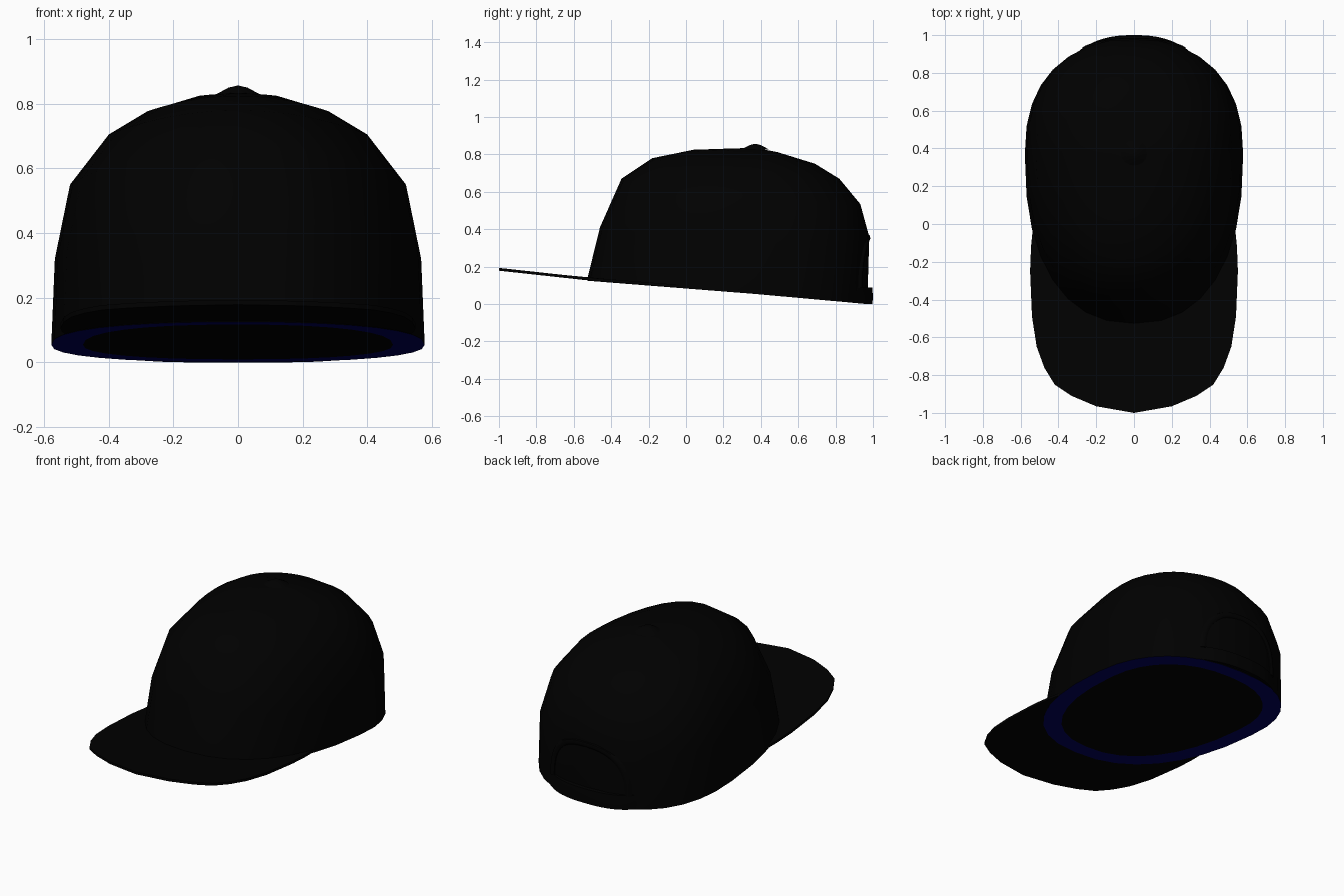
import bpy, bmesh, math

cube = bpy.data.objects.get("Cube")
if cube:
    bpy.data.objects.remove(cube, do_unlink=True)


def material(name, rgb):
    m = bpy.data.materials.new(name)
    m.use_nodes = True
    m.diffuse_color = (*rgb, 1)
    bsdf = m.node_tree.nodes["Principled BSDF"]
    bsdf.inputs["Base Color"].default_value = (*rgb, 1)
    bsdf.inputs["Roughness"].default_value = 0.8
    return m


BLACK = material("black fabric", (0.0, 0.0, 0.0))
BLUE = material("navy lining", (0.0, 0.0, 0.105))

CY = 0.37    # y of the crown's top button
SEG = 32


def finish(name, bm, mats, angle=35):
    bmesh.ops.recalc_face_normals(bm, faces=bm.faces)
    me = bpy.data.meshes.new(name)
    bm.to_mesh(me)
    bm.free()
    for m in mats:
        me.materials.append(m)
    ob = bpy.data.objects.new(name, me)
    bpy.context.collection.objects.link(ob)
    bpy.ops.object.select_all(action='DESELECT')
    ob.select_set(True)
    bpy.context.view_layer.objects.active = ob
    bpy.ops.object.shade_smooth_by_angle(angle=math.radians(angle))


def ring_point(ring, a, scale=1.0):
    """Point on an egg-shaped ring: front, side, back radius and height,
    then the squareness of the outline and the bend of the height."""
    rf, zf, rs, zs, rb, zb, square, bend = ring
    c, s = math.cos(a), math.sin(a)
    r, z = (rb, zb) if s > 0 else (rf, zf)
    p = 2 / square
    w = abs(s) ** p
    x = math.copysign(abs(c) ** p, c) * rs
    return (x * scale, CY + math.copysign(w, s) * r * scale,
            zs + (z - zs) * w ** bend)


# Crown: outer shell, lining rim around the base and a flat black floor
RINGS = [
    (0.80, 0.117, 0.48, 0.054, 0.50, 0.009, 2.3, 1),
    (0.90, 0.125, 0.578, 0.054, 0.60, 0.0, 2.35, 1),
    (0.83, 0.41, 0.567, 0.32, 0.61, 0.36, 2.3, 1.5),
    (0.715, 0.67, 0.52, 0.55, 0.562, 0.535, 2.15, 2),
    (0.55, 0.78, 0.40, 0.705, 0.45, 0.67, 2.05, 2),
    (0.33, 0.825, 0.28, 0.777, 0.32, 0.75, 2, 2),
    (0.12, 0.832, 0.12, 0.825, 0.12, 0.812, 2, 2),
]
bm = bmesh.new()
loops = [[bm.verts.new(ring_point(r, 2 * math.pi * i / SEG)) for i in range(SEG)]
         for r in RINGS]
for k, (a, b) in enumerate(zip(loops, loops[1:])):
    for i in range(SEG):
        j = (i + 1) % SEG
        bm.faces.new((a[i], a[j], b[j], b[i])).material_index = int(k == 0)
for loop, z in ((loops[0], 0.054), (loops[-1], 0.835)):
    centre = bm.verts.new((0, CY, z))
    for i in range(SEG):
        bm.faces.new((loop[i], loop[(i + 1) % SEG], centre))
finish("crown", bm, [BLACK, BLUE], 50)

# Brim: thin plate between the crown's front edge and the rounded outline
half = [(0.535, -0.02), (0.545, -0.12), (0.55, -0.25), (0.54, -0.49),
        (0.515, -0.65), (0.475, -0.76), (0.42, -0.85), (0.33, -0.91),
        (0.2, -0.965), (0, -1.0)]
n = len(half) - 1
outline = half + [(-x, y) for x, y in half[-2::-1]]
seam = []
for i in range(2 * n + 1):
    a = math.radians(-20 - 140 * i / (2 * n))
    seam.append(ring_point(RINGS[1], a, 0.96)[:2])


def brim_z(y):
    return 0.056 - 0.079 * (y - CY) + 0.03 * max(0, -0.53 - y)


bm = bmesh.new()
rows = []
for t in (0, 0.33, 0.66, 1):
    row = []
    for (x0, y0), (x1, y1) in zip(seam, outline):
        x, y = x0 + (x1 - x0) * t, y0 + (y1 - y0) * t
        row.append(bm.verts.new((x, y, brim_z(y))))
    rows.append(row)
for a, b in zip(rows, rows[1:]):
    for i in range(2 * n):
        bm.faces.new((a[i], a[i + 1], b[i + 1], b[i]))
ext = bmesh.ops.extrude_face_region(bm, geom=bm.faces[:])
for v in ext["geom"]:
    if isinstance(v, bmesh.types.BMVert):
        v.co.z += 0.015
finish("brim", bm, [BLACK])

# Top button: low dome turned from a short profile
bm = bmesh.new()
profile = [(0, 0.857), (0.03, 0.85), (0.052, 0.838), (0.075, 0.826)]
verts = [bm.verts.new((r, CY, z)) for r, z in profile]
edges = [bm.edges.new(pair) for pair in zip(verts, verts[1:])]
bmesh.ops.spin(bm, geom=verts + edges, cent=(0, CY, 0), axis=(0, 0, 1),
               angle=2 * math.pi, steps=16)
bmesh.ops.remove_doubles(bm, verts=bm.verts[:], dist=0.0005)
finish("top_button", bm, [BLACK], 60)


def back_y(x):
    """Depth of the crown's back wall at a given x."""
    return CY + 0.602 * (1 - (abs(x) / 0.575) ** 2.33) ** (1 / 2.33)


def sweep(name, sections):
    """Skin a row of closed cross-sections and cap both ends."""
    bm = bmesh.new()
    loops = [[bm.verts.new(p) for p in s] for s in sections]
    for a, b in zip(loops, loops[1:]):
        for i in range(len(a)):
            j = (i + 1) % len(a)
            bm.faces.new((a[i], a[j], b[j], b[i]))
    bm.faces.new(loops[0])
    bm.faces.new(loops[-1])
    finish(name, bm, [BLACK], 50)


# Arched trim around the back opening
sections = []
for i in range(25):
    a = math.pi * i / 24
    c = math.copysign(abs(math.cos(a)) ** 0.8, math.cos(a))
    s = math.sin(a) ** 0.8 if 0 < i < 24 else 0
    sec = []
    for r, d in ((0.235, -0.02), (0.242, 0.006), (0.256, 0.014),
                 (0.272, 0.011), (0.285, -0.02)):
        x, z = r * c, 0.085 + (r + 0.01) * s
        sec.append((x, back_y(x) + d, z))
    sections.append(sec)
sweep("back_arch_trim", sections)

# Strap across the bottom of the back opening, fading into the crown at its ends
sections = []
for i in range(17):
    t = -1 + i / 8
    x = 0.32 * t
    y = back_y(x)
    out = 0.028 - 0.036 * abs(t) ** 3
    base = max(0, 0.054 - 0.09 * (y + out - CY))
    sections.append([(x, y - 0.03, base + 0.012), (x, y + out - 0.003, base),
                     (x, y + out, base + 0.04), (x, y + out - 0.004, base + 0.088),
                     (x, y - 0.03, base + 0.088)])
sweep("back_strap", sections)
